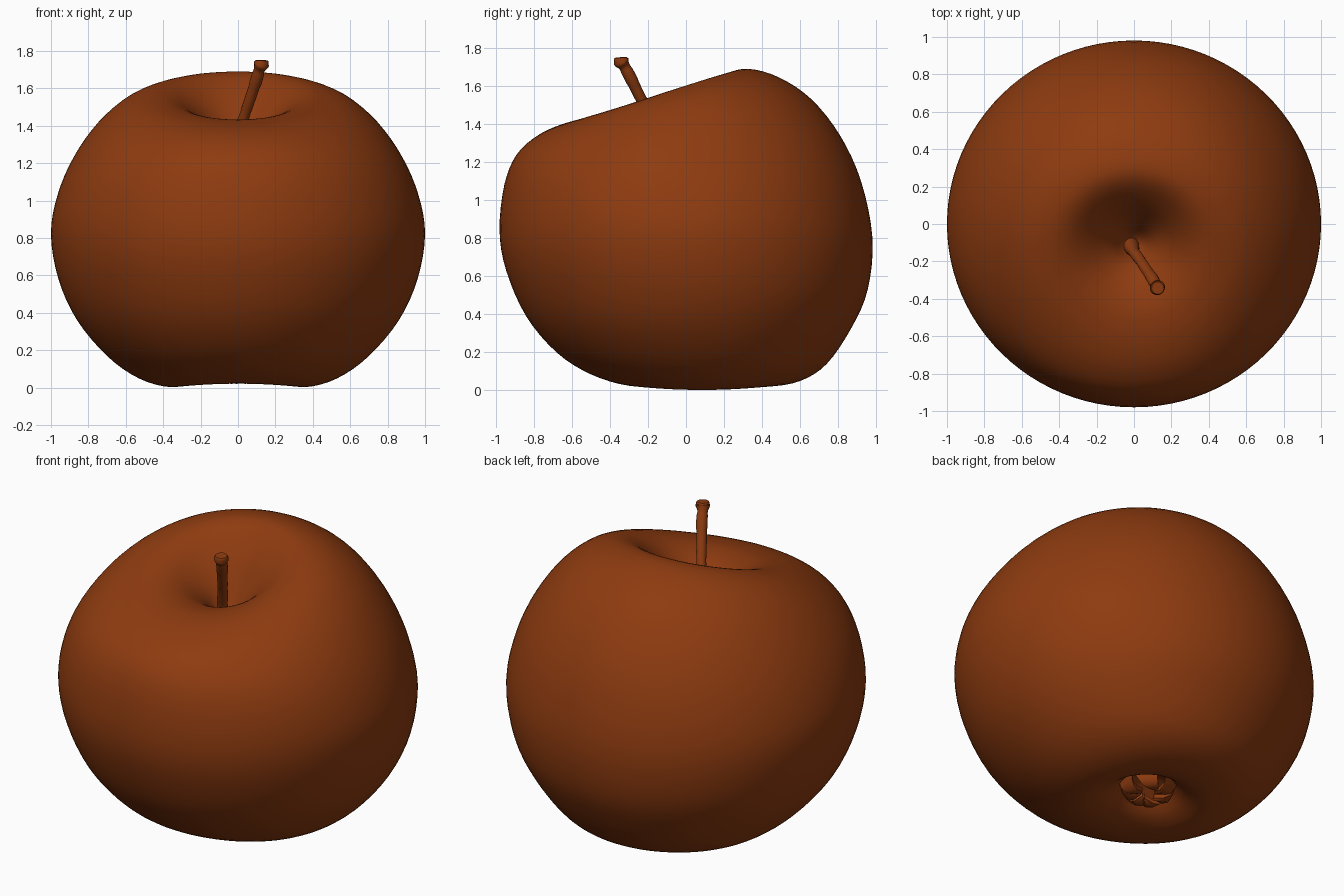
import bpy, bmesh, math, random
from mathutils import Vector

if "Cube" in bpy.data.objects:
    bpy.data.objects.remove(bpy.data.objects["Cube"])
random.seed(4)

skin = bpy.data.materials.new("russet_brown")
skin.diffuse_color = (0.27, 0.044, 0.005, 1)
skin.use_nodes = True
skin.node_tree.nodes["Principled BSDF"].inputs["Base Color"].default_value = skin.diffuse_color


def make_object(name, bm):
    bmesh.ops.recalc_face_normals(bm, faces=bm.faces)
    mesh = bpy.data.meshes.new(name)
    bm.to_mesh(mesh)
    bm.free()
    mesh.materials.append(skin)
    for p in mesh.polygons:
        p.use_smooth = True
    ob = bpy.data.objects.new(name, mesh)
    bpy.context.collection.objects.link(ob)
    return ob


def loft(bm, rings):
    """Skin a list of closed point rings and cap both ends."""
    loops = [[bm.verts.new(p) for p in ring] for ring in rings]
    n = len(loops[0])
    for a, b in zip(loops, loops[1:]):
        for i in range(n):
            j = (i + 1) % n
            bm.faces.new((a[i], a[j], b[j], b[i]))
    bm.faces.new(loops[0])
    bm.faces.new(loops[-1])


def spline(rows, steps):
    """Catmull-Rom interpolation through rows of numbers."""
    out = []
    for k in range(len(rows) - 1):
        a, b = rows[max(k - 1, 0)], rows[k]
        c, d = rows[k + 1], rows[min(k + 2, len(rows) - 1)]
        for s in range(steps):
            t = s / steps
            out.append([0.5 * (2*q + (r - p)*t + (2*p - 5*q + 4*r - s2)*t*t
                               + (3*q - p - 3*r + s2)*t**3)
                        for p, q, r, s2 in zip(a, b, c, d)])
    out.append(list(rows[-1]))
    return out


# fruit body: rings from stem hollow to base hollow
# half width x, back y, front y, height at side / back / front
profile = [
    (0.01, -0.09, -0.11, 1.22, 1.22, 1.22),
    (0.06, -0.04, -0.16, 1.26, 1.27, 1.25),
    (0.13, 0.03, -0.22, 1.37, 1.40, 1.34),
    (0.24, 0.11, -0.32, 1.48, 1.54, 1.405),
    (0.35, 0.22, -0.42, 1.555, 1.66, 1.43),
    (0.46, 0.33, -0.52, 1.57, 1.69, 1.43),
    (0.60, 0.49, -0.65, 1.53, 1.645, 1.40),
    (0.75, 0.66, -0.78, 1.41, 1.53, 1.34),
    (0.88, 0.81, -0.89, 1.23, 1.34, 1.24),
    (0.965, 0.92, -0.955, 1.03, 1.10, 1.08),
    (1.00, 0.98, -0.98, 0.82, 0.80, 0.84),
    (0.96, 0.955, -0.945, 0.58, 0.53, 0.63),
    (0.86, 0.87, -0.84, 0.36, 0.33, 0.39),
    (0.70, 0.74, -0.68, 0.17, 0.14, 0.20),
    (0.53, 0.60, -0.50, 0.05, 0.05, 0.085),
    (0.36, 0.44, -0.30, 0.003, 0.022, 0.025),
    (0.24, 0.33, -0.13, 0.035, 0.045, 0.035),
    (0.14, 0.25, -0.02, 0.11, 0.11, 0.10),
    (0.06, 0.18, 0.06, 0.15, 0.15, 0.15),
    (0.01, 0.13, 0.11, 0.16, 0.16, 0.16),
]
SEG = 96
rings = []
for hx, yb, yf, zs, zb, zf in spline(profile, 4):
    mid = (zb + zf) / 2
    ring = []
    for i in range(SEG):
        a = math.tau * i / SEG
        c, s = math.cos(a), math.sin(a)
        z = (zs + mid) / 2 + (zb - zf) / 2 * s + (zs - mid) / 2 * math.cos(2 * a)
        ring.append((hx * c, (yb + yf) / 2 + (yb - yf) / 2 * s, z))
    rings.append(ring)
bm = bmesh.new()
loft(bm, rings)
make_object("fruit_body", bm)

# stem: slightly knobbly tube leaning forward and right, flared at the tip
path = [(-0.02, -0.11, 1.20, 0.05), (0.0, -0.15, 1.34, 0.032),
        (0.03, -0.19, 1.44, 0.028), (0.07, -0.25, 1.56, 0.031),
        (0.10, -0.295, 1.65, 0.031), (0.115, -0.325, 1.705, 0.031),
        (0.125, -0.34, 1.73, 0.04), (0.127, -0.343, 1.75, 0.033)]
pts = spline(path, 4)
rings = []
for k, (x, y, z, r) in enumerate(pts):
    lo, hi = pts[max(k - 1, 0)], pts[min(k + 1, len(pts) - 1)]
    d = (Vector(hi[:3]) - Vector(lo[:3])).normalized()
    u = d.cross(Vector((0, 1, 0))).normalized()
    v = d.cross(u)
    r *= random.uniform(0.93, 1.07)
    rings.append([Vector((x, y, z)) + r * (u * math.cos(math.tau * i / 14)
                  + v * math.sin(math.tau * i / 14)) for i in range(14)])
bm = bmesh.new()
loft(bm, rings)
stem = make_object("stem", bm)

# dried calyx: small crumpled sepals curling over the base hollow
bm = bmesh.new()
N = 7
for i in range(N):
    a = math.tau * (i + random.uniform(-0.2, 0.2)) / N
    out = Vector((math.cos(a), math.sin(a), 0))
    side = Vector((-math.sin(a), math.cos(a), 0))
    bend = random.uniform(-0.06, 0.06)
    rings = []
    for t in (0, 0.25, 0.5, 0.75, 1):
        r = 0.15 - 0.11 * t * t
        z = 0.12 - 0.09 * math.sin(t * 2.2)
        w = 0.06 * (1 - t) ** 0.7 + 0.008
        c = Vector((0, 0.12, z)) + out * r + side * bend * t
        up = Vector((0, 0, 0.011))
        rings.append([c + side * w + up * 2, c + up, c - side * w + up * 2,
                      c - side * w, c - up, c + side * w])
    loft(bm, rings)
make_object("calyx", bm)

for ob in bpy.context.collection.objects:
    ob.select_set(True)
    bpy.context.view_layer.objects.active = ob
bpy.ops.object.shade_smooth_by_angle(angle=math.radians(50))
